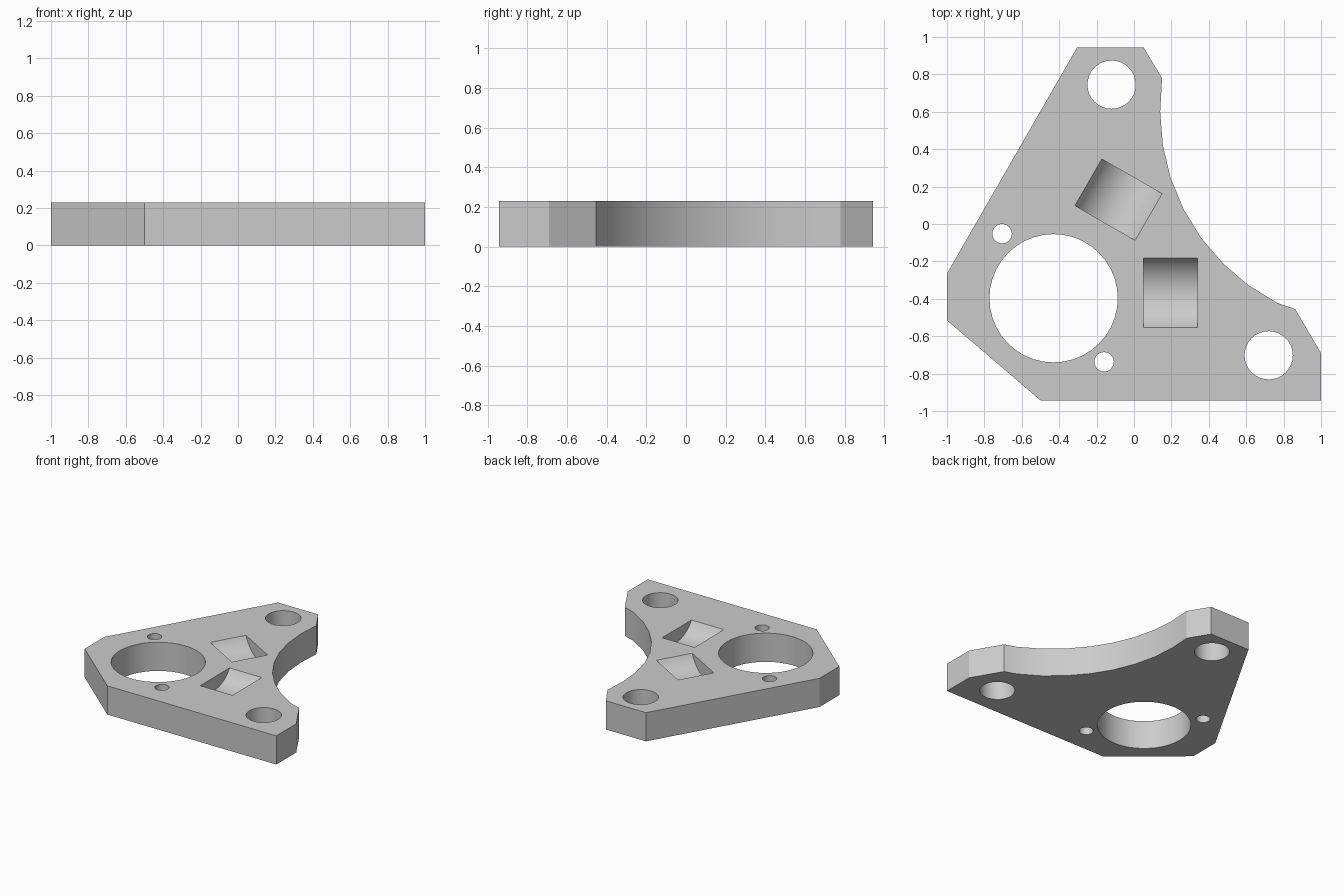
import bpy, bmesh, math
from mathutils import Matrix

if "Cube" in bpy.data.objects:
    bpy.data.objects.remove(bpy.data.objects["Cube"])

H = 0.23                              # plate thickness
BORE = (-0.43, -0.397)                # big bore centre; part mirrors about a 30 degree line here

grey = bpy.data.materials.new("light grey")
grey.diffuse_color = (0.6, 0.6, 0.6, 1)
grey.use_nodes = True
grey.node_tree.nodes["Principled BSDF"].inputs["Base Color"].default_value = grey.diffuse_color


def prism(name, profile, depth, matrix=Matrix()):
    """Extrude a 2D profile along local z by depth."""
    bm = bmesh.new()
    face = bm.faces.new([bm.verts.new((x, y, 0)) for x, y in profile])
    ext = bmesh.ops.extrude_face_region(bm, geom=[face])
    verts = [v for v in ext["geom"] if isinstance(v, bmesh.types.BMVert)]
    bmesh.ops.translate(bm, verts=verts, vec=(0, 0, depth))
    bmesh.ops.transform(bm, matrix=matrix, verts=bm.verts)
    bmesh.ops.recalc_face_normals(bm, faces=bm.faces)
    mesh = bpy.data.meshes.new(name)
    bm.to_mesh(mesh)
    bm.free()
    mesh.materials.append(grey)
    obj = bpy.data.objects.new(name, mesh)
    bpy.context.collection.objects.link(obj)
    return obj


def arc(cx, cy, r, start, end, n):
    return [(cx + r * math.cos(math.radians(start + (end - start) * i / n)),
             cy + r * math.sin(math.radians(start + (end - start) * i / n)))
            for i in range(n + 1)]


# Plate outline with the concave sweep on its right side
outline = [(-1, -0.265), (-1, -0.515), (-0.5, -0.943), (1, -0.943), (1, -0.69), (0.862, -0.455)]
outline += arc(1.287, 0.6, 1.147, 243, 180, 7)
outline += [(0.15, 0.78), (0.052, 0.943), (-0.305, 0.943)]
plate = prism("bracket_plate", outline, H)

cutters = []

# Bore, two screw holes and two mounting holes
for x, y, r, n in [(*BORE, 0.343, 40), (-0.705, -0.052, 0.052, 24), (-0.16, -0.737, 0.052, 24),
                   (-0.12, 0.745, 0.129, 32), (0.72, -0.702, 0.129, 32)]:
    cutters.append(prism("hole_cutter", arc(x, y, r, 0, 360, n)[:-1], H + 0.2,
                         Matrix.Translation((x * 0, 0, -0.1))))

# Two cylindrical scoops, mirrored about the 30 degree line
half, sag, length = 0.186, 0.105, 0.287
R = (half ** 2 + sag ** 2) / (2 * sag)
a = math.degrees(math.asin(half / R))
scoop = arc(0, R - sag, R, 270 - a, 270 + a, 24) + [(half, 0.1), (-half, 0.1)]
for x, y, turn in [(0.195, -0.367, 0), (-0.083, 0.13, 60)]:
    m = (Matrix.Translation((x, y, H)) @ Matrix.Rotation(math.radians(turn), 4, 'Z')
         @ Matrix(((0, 0, 1, 0), (1, 0, 0, 0), (0, 1, 0, 0), (0, 0, 0, 1)))
         @ Matrix.Translation((0, 0, -length / 2)))
    cutters.append(prism("scoop_cutter", scoop, length, m))

# Cut everything, then remove the cutters
bpy.context.view_layer.objects.active = plate
plate.select_set(True)
for c in cutters:
    c.hide_render = True
    mod = plate.modifiers.new("cut", 'BOOLEAN')
    mod.operation = 'DIFFERENCE'
    mod.solver = 'EXACT'
    mod.object = c
    bpy.ops.object.modifier_apply(modifier=mod.name)
    bpy.data.objects.remove(c, do_unlink=True)

bpy.ops.object.shade_smooth_by_angle(angle=math.radians(25))
